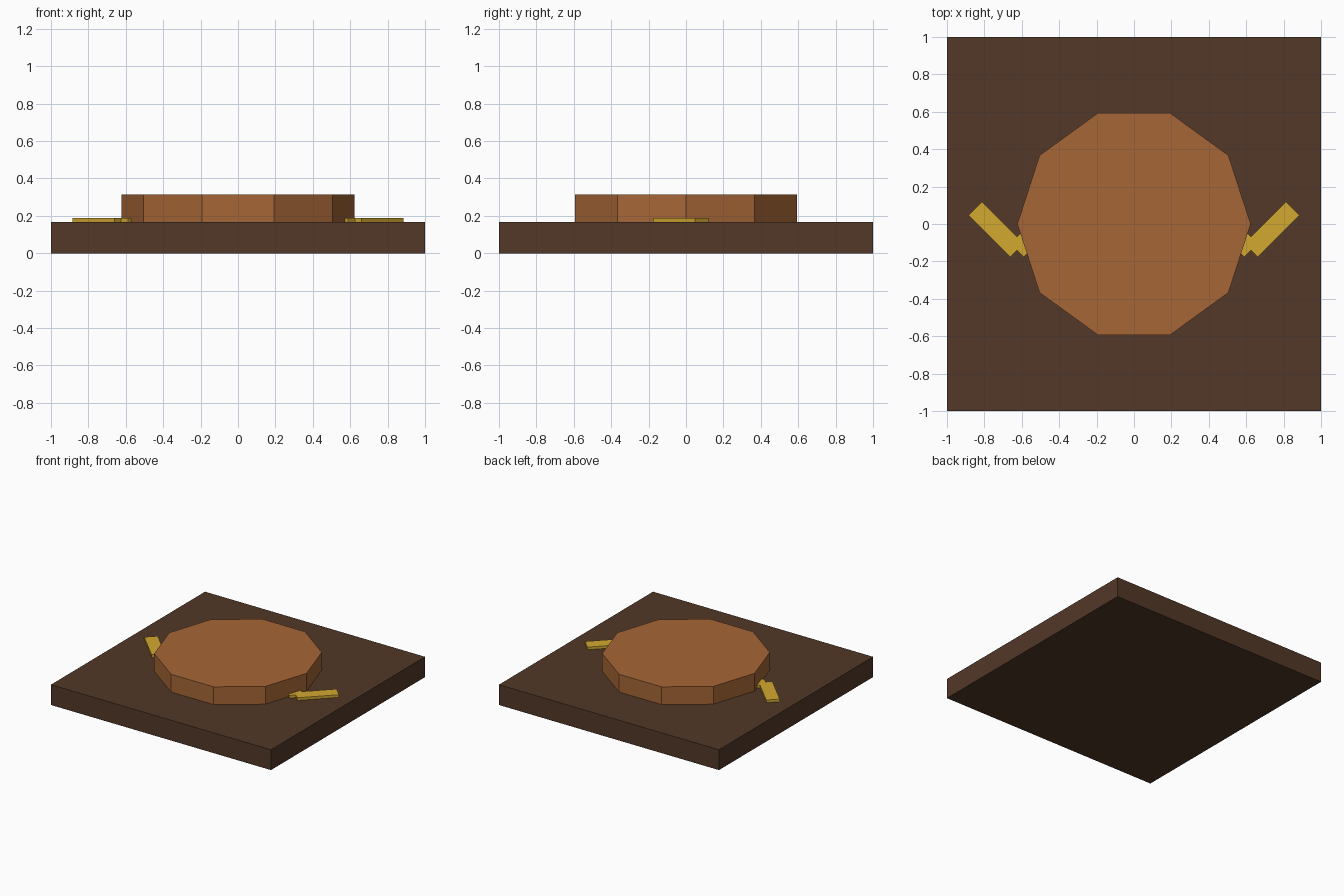
import bpy
from math import radians, sqrt
from mathutils import Matrix, Vector

if "Cube" in bpy.data.objects:
    bpy.data.objects.remove(bpy.data.objects["Cube"])

BASE_TOP = 0.167
DISC_TOP = 0.313
ARROW_TOP = 0.189


def material(name, rgb):
    m = bpy.data.materials.new(name)
    m.diffuse_color = (*rgb, 1)
    m.use_nodes = True
    m.node_tree.nodes["Principled BSDF"].inputs["Base Color"].default_value = m.diffuse_color
    return m


def finish(name, mat):
    ob = bpy.context.object
    ob.name = ob.data.name = name
    ob.data.materials.append(mat)
    return ob


def box(name, size, centre, mat, angle=0):
    bpy.ops.mesh.primitive_cube_add(size=1)
    ob = finish(name, mat)
    ob.data.transform(Matrix.Translation(centre) @ Matrix.Rotation(angle, 4, 'Z')
                      @ Matrix.Diagonal((*size, 1)))
    return ob


dark_wood = material("dark_wood", (0.084, 0.040, 0.021))
light_wood = material("light_wood", (0.381, 0.133, 0.037))
gold = material("gold", (0.658, 0.392, 0.030))

# square base plate
box("base_plate", (2, 2, BASE_TOP), (0, 0, BASE_TOP / 2), dark_wood)

# ten-sided raised disc, with corners on the x axis
bpy.ops.mesh.primitive_cylinder_add(vertices=10, radius=0.624, depth=DISC_TOP - BASE_TOP,
                                    location=(0, 0, (DISC_TOP + BASE_TOP) / 2),
                                    rotation=(0, 0, radians(18)))
finish("raised_disc", light_wood)

# chevrons: two bars at right angles from a shared tip, inner bar running into the disc
tip = Vector((0.625, -0.141, (BASE_TOP + ARROW_TOP) / 2))
length, width = 0.317, 0.102
for side, s in (("right", 1), ("left", -1)):
    for part, d in (("outer", 1), ("inner", -1)):
        direction = Vector((d, 1, 0)) / sqrt(2)
        c = tip + direction * length / 2
        box(f"{side}_chevron_{part}_bar", (length, width, ARROW_TOP - BASE_TOP),
            (s * c.x, c.y, c.z), gold, radians(45 * d * s))
